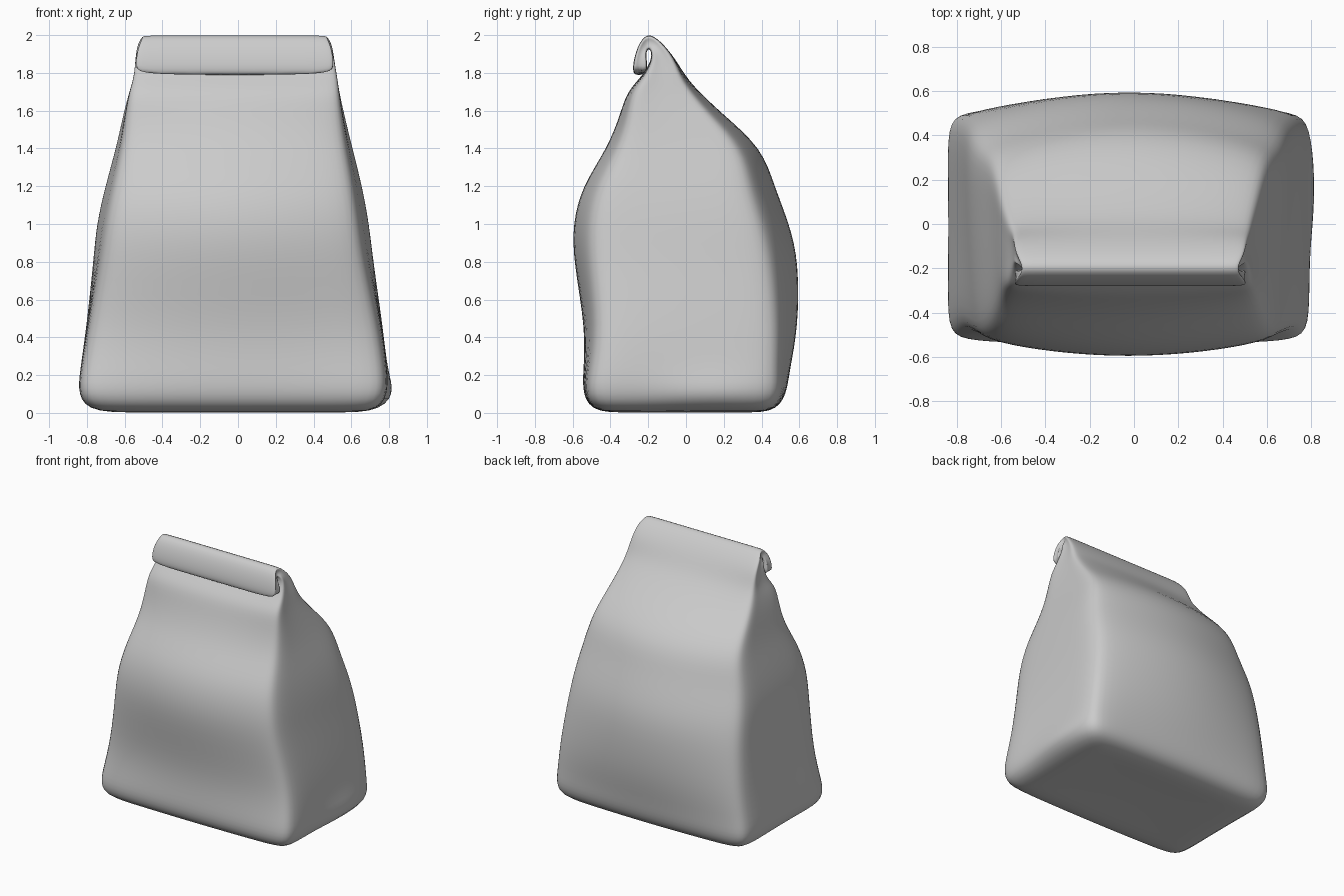
import bpy, bmesh
from math import sin, pi

if "Cube" in bpy.data.objects:
    bpy.data.objects.remove(bpy.data.objects["Cube"])

# Bag body: height, left x, right x, front y, back y
BODY = [
    (.01, -.40, .40, -.22, .22),
    (-.008, -.79, .74, -.49, .47),
    (.10, -.855, .80, -.55, .535),
    (.22, -.84, .795, -.545, .55),
    (.45, -.80, .765, -.535, .60),
    (.80, -.75, .70, -.60, .605),
    (1.0, -.73, .675, -.605, .555),
    (1.2, -.685, .64, -.555, .475),
    (1.4, -.635, .595, -.42, .41),
    (1.58, -.605, .56, -.35, .20),
    (1.70, -.58, .54, -.315, .07),
    (1.78, -.555, .53, -.235, .00),
]
# Rolled top folding to the front: inner (y, z), outer (y, z), end taper
ROLL = [
    (-.18, 1.87, -.06, 1.88, .00),
    (-.185, 1.92, -.13, 1.965, .01),
    (-.20, 1.93, -.205, 2.02, .05),
    (-.215, 1.90, -.26, 1.94, .01),
    (-.20, 1.83, -.285, 1.83, .00),
    (-.22, 1.79, -.275, 1.785, .02),
]
# Outline of one ring in the square -1..1
A, B = (-.92, -.6, -.2, .2, .6, .92), (-.9, -.4, 0, .4, .9)
OUTLINE = ([(u, -1) for u in A] + [(1, v) for v in B]
           + [(u, 1) for u in reversed(A)] + [(-1, v) for v in reversed(B)])


def ring(xl, xr, fy, fz, by, bz, swell=0, side=0, crumple=0):
    """Rounded ring with swelling front and back panels and bowed sides."""
    points = []
    for u, v in OUTLINE:
        # the back panel is a little wider than the front
        x = (xl + xr) / 2 + u * ((xr - xl) / 2 + .025 * v * side)
        y0, y1 = fy + .09 * swell * u * u, by - .15 * swell * u * u
        k = (v + 1) / 2
        if abs(u) == 1:
            x += u * .02 * (swell - .6) * (1 - v * v)
            if u > 0:
                x += crumple * max(0, 1 - abs(v - .3) * 1.5)
        points.append((x, y0 + (y1 - y0) * k, fz + (bz - fz) * k))
    return points


rings = []
for z, xl, xr, yf, yb in BODY:
    swell = max(.15, sin(pi * z / 1.85))
    flare = max(0, sin(pi * (z - .4) / 1.3))
    rings.append(ring(xl, xr, yf, z, yb, z, swell, flare,
                      .06 if z == .10 else 0))
for fy, fz, by, bz, taper in ROLL:
    rings.append(ring(-.55 + taper, .515 - taper, fy, fz, by, bz, 0))

# Skin the rings into one closed bag
bm = bmesh.new()
loops = [[bm.verts.new(p) for p in r] for r in rings]
n = len(OUTLINE)
for a, b in zip(loops, loops[1:]):
    for i in range(n):
        j = (i + 1) % n
        bm.faces.new((a[i], a[j], b[j], b[i]))
bm.faces.new(loops[0][::-1])
bm.faces.new(loops[-1])
bmesh.ops.recalc_face_normals(bm, faces=bm.faces)
mesh = bpy.data.meshes.new("paper_bag")
bm.to_mesh(mesh)
bm.free()
mesh.shade_smooth()
bag = bpy.data.objects.new("paper_bag", mesh)
bpy.context.collection.objects.link(bag)
sub = bag.modifiers.new("soft_paper", 'SUBSURF')
sub.levels = sub.render_levels = 2
